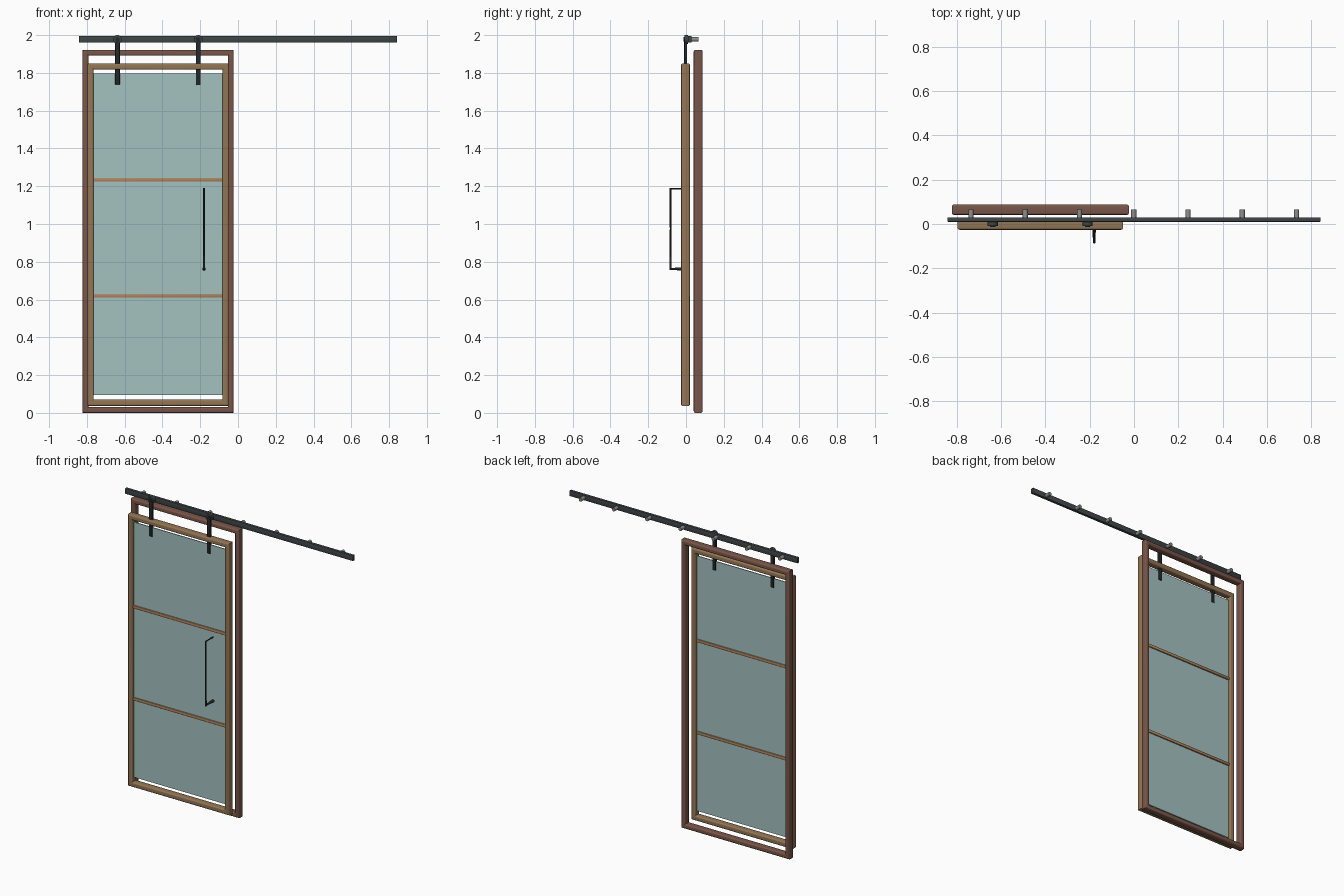
import bpy, bmesh, math
from mathutils import Vector

if "Cube" in bpy.data.objects:
    bpy.data.objects.remove(bpy.data.objects["Cube"])


def material(name, rgb):
    m = bpy.data.materials.new(name)
    m.diffuse_color = (*rgb, 1)
    m.use_nodes = True
    m.node_tree.nodes["Principled BSDF"].inputs["Base Color"].default_value = m.diffuse_color
    return m


RED_WOOD = material("dark red wood", (0.19, 0.092, 0.066))
OAK = material("oak wood", (0.29, 0.18, 0.09))
LIGHT_WOOD = material("light wood", (0.42, 0.235, 0.115))
GLASS = material("frosted glass", (0.37, 0.54, 0.53))
STEEL = material("dark steel", (0.05, 0.06, 0.062))
BLACK = material("black metal", (0.018, 0.022, 0.024))
GREY = material("grey metal", (0.27, 0.27, 0.27))


def finish(name, bm, mat, smooth=True):
    bmesh.ops.recalc_face_normals(bm, faces=bm.faces)
    me = bpy.data.meshes.new(name)
    bm.to_mesh(me)
    bm.free()
    me.materials.append(mat)
    ob = bpy.data.objects.new(name, me)
    bpy.context.collection.objects.link(ob)
    if smooth:
        bpy.ops.object.select_all(action='DESELECT')
        bpy.context.view_layer.objects.active = ob
        ob.select_set(True)
        bpy.ops.object.shade_smooth_by_angle(angle=math.radians(40))
    return ob


def box(name, lo, hi, mat, bevel=0.0):
    bm = bmesh.new()
    bmesh.ops.create_cube(bm, size=1)
    lo, hi = Vector(lo), Vector(hi)
    for v in bm.verts:
        v.co = (lo + hi) / 2 + v.co * (hi - lo)
    if bevel:
        bmesh.ops.bevel(bm, geom=bm.edges[:], offset=bevel, segments=2,
                        profile=0.5, affect='EDGES')
    return finish(name, bm, mat, bool(bevel))


def mitred_frame(name, x0, x1, z0, z1, y0, y1, width, radius, mat):
    """Rounded moulding swept around a rectangle with mitred corners."""
    profile = []
    corners = [(width - radius, y1 - radius, 0), (radius, y1 - radius, 90),
               (radius, y0 + radius, 180), (width - radius, y0 + radius, 270)]
    for u, y, start in corners:
        for k in range(5):
            a = math.radians(start + 22.5 * k)
            profile.append((u + radius * math.cos(a), y + radius * math.sin(a)))
    bm = bmesh.new()
    rings = [[bm.verts.new((x + sx * u, y, z + sz * u)) for u, y in profile]
             for x, z, sx, sz in ((x0, z0, 1, 1), (x1, z0, -1, 1),
                                  (x1, z1, -1, -1), (x0, z1, 1, -1))]
    n = len(profile)
    for i in range(4):
        a, b = rings[i], rings[(i + 1) % 4]
        for j in range(n):
            k = (j + 1) % n
            bm.faces.new((a[j], a[k], b[k], b[j]))
    return finish(name, bm, mat)


def rod(name, a, b, r1, r2, mat, sides=16):
    """Round bar from a to b, optionally tapered."""
    a, b = Vector(a), Vector(b)
    bm = bmesh.new()
    bmesh.ops.create_cone(bm, cap_ends=True, segments=sides,
                          radius1=r1, radius2=r2, depth=(b - a).length)
    rot = (b - a).to_track_quat('Z', 'Y')
    for v in bm.verts:
        v.co = rot @ v.co + (a + b) / 2
    return finish(name, bm, mat)


# Wall frame behind the door, and the door's own frame
mitred_frame("wall_frame", -0.822, -0.023, 0, 1.922, 0.041, 0.088, 0.031, 0.01, RED_WOOD)
mitred_frame("door_frame", -0.797, -0.049, 0.037, 1.85, -0.026, 0.021, 0.033, 0.01, OAK)

# Glass panel and two cross bars
box("glass_panel", (-0.768, -0.005, 0.096), (-0.078, 0.001, 1.797), GLASS)
for i, z in enumerate((0.62, 1.234)):
    box(f"cross_bar_{i + 1}", (-0.768, -0.013, z - 0.01), (-0.078, 0.009, z + 0.01),
        LIGHT_WOOD, 0.003)

# Rail and its wall standoffs
box("rail", (-0.842, 0.01, 1.96), (0.842, 0.029, 1.996), STEEL, 0.002)
for i in range(7):
    x = -0.736 + i * 0.245
    rod(f"standoff_{i + 1}", (x, 0.027, 1.977), (x, 0.065, 1.977), 0.012, 0.012, GREY)

# Hangers: strap with rounded foot, roller and bolt
for i, x in enumerate((-0.638, -0.21)):
    box(f"hanger_strap_{i + 1}", (x - 0.012, -0.01, 1.735), (x + 0.012, 0.006, 1.985),
        BLACK, 0.003)
    rod(f"roller_{i + 1}", (x, -0.008, 1.977), (x, 0.01, 1.977), 0.023, 0.023, STEEL, 24)
    rod(f"roller_bolt_{i + 1}", (x, -0.014, 1.977), (x, -0.007, 1.977), 0.012, 0.012, BLACK)

# Pull handle: grip tapering to the middle, thin upper arm, thicker lower arm
hx, hy = -0.18, -0.082
rod("handle_grip_lower", (hx, hy, 0.757), (hx, hy, 0.975), 0.006, 0.004, BLACK)
rod("handle_grip_upper", (hx, hy, 0.975), (hx, hy, 1.19), 0.004, 0.005, BLACK)
rod("handle_upper_arm", (hx, hy - 0.004, 1.187), (hx, -0.003, 1.187), 0.004, 0.004, BLACK)
rod("handle_lower_arm", (hx, hy - 0.004, 0.762), (hx, -0.003, 0.762), 0.005, 0.009, BLACK)
